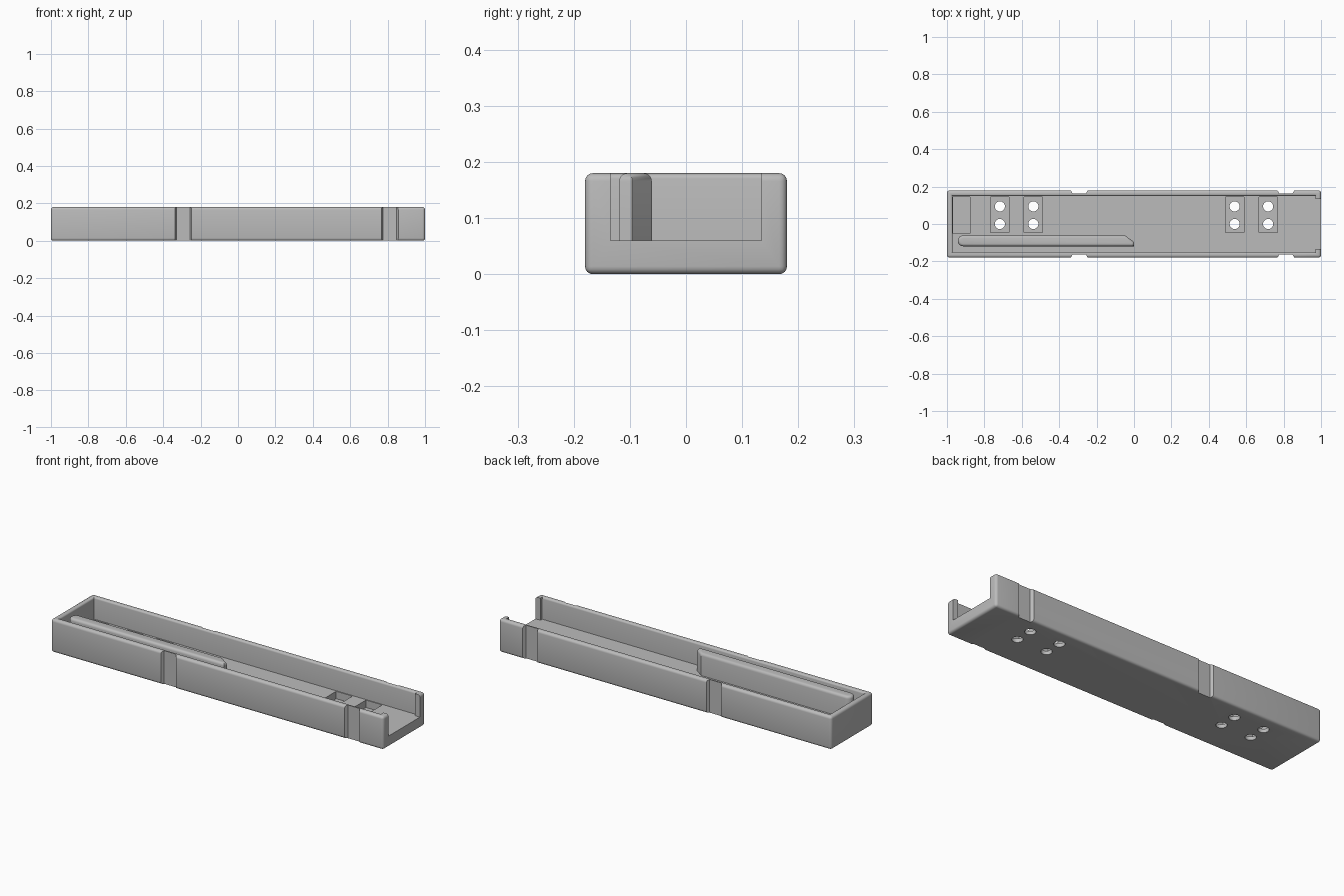
import bpy, bmesh, math

old = bpy.data.objects.get("Cube")
if old:
    bpy.data.objects.remove(old)

grey = bpy.data.materials.new("plain grey")
grey.use_nodes = True
grey.diffuse_color = (0.5, 0.5, 0.5, 1)
grey.node_tree.nodes["Principled BSDF"].inputs["Base Color"].default_value = grey.diffuse_color

FLOOR, TOP, HALF_W = 0.06, 0.18, 0.18


def make(name, bm):
    bmesh.ops.recalc_face_normals(bm, faces=bm.faces)
    mesh = bpy.data.meshes.new(name)
    bm.to_mesh(mesh)
    bm.free()
    mesh.materials.append(grey)
    ob = bpy.data.objects.new(name, mesh)
    bpy.context.collection.objects.link(ob)
    return ob


def loft(name, rings):
    """Solid skinned through equal-length rings of points."""
    bm = bmesh.new()
    loops = [[bm.verts.new(p) for p in ring] for ring in rings]
    n = len(loops[0])
    for a, b in zip(loops, loops[1:]):
        for i in range(n):
            j = (i + 1) % n
            bm.faces.new((a[i], a[j], b[j], b[i]))
    bm.faces.new(loops[0][::-1])
    bm.faces.new(loops[-1])
    return make(name, bm)


def prism(name, outline, z0, z1):
    return loft(name, [[(x, y, z) for x, y in outline] for z in (z0, z1)])


def rect(x0, x1, y0, y1):
    return [(x0, y0), (x1, y0), (x1, y1), (x0, y1)]


def activate(ob):
    bpy.ops.object.select_all(action='DESELECT')
    ob.select_set(True)
    bpy.context.view_layer.objects.active = ob


def cut(target, cutter):
    mod = target.modifiers.new("cut", 'BOOLEAN')
    mod.operation, mod.solver, mod.object = 'DIFFERENCE', 'EXACT', cutter
    activate(target)
    bpy.ops.object.modifier_apply(modifier=mod.name)
    bpy.data.objects.remove(cutter)


def round_edges(ob, width, rule=lambda e: True):
    bm = bmesh.new()
    bm.from_mesh(ob.data)
    bmesh.ops.bevel(bm, geom=[e for e in bm.edges if rule(e)], offset=width,
                    segments=4, profile=0.5, affect='EDGES')
    bm.to_mesh(ob.data)
    bm.free()


# Tray body with softened outer edges
tray = prism("tray", rect(-1, 1, -HALF_W, HALF_W), 0, TOP)
round_edges(tray, 0.014)

# Cavity whose rim rolls outward at the top
r = 0.01
levels = [(FLOOR, 0)]
for i in range(5):
    a = math.pi / 2 * i / 4
    levels.append((TOP - r + r * math.sin(a), r * (1 - math.cos(a))))
levels.append((TOP + 0.05, r))
cut(tray, loft("cavity_cutter", [
    [(x, y, z) for x, y in rect(-0.97 - o, 0.97, -0.15 - o, 0.15 + o)] for z, o in levels]))

# Open end between two short lips
cut(tray, prism("opening_cutter", rect(0.9, 1.1, -0.135, 0.135), FLOOR, 0.3))

# Vertical grip notches on both long sides
for x in (-0.293, 0.812):
    for side in (-1, 1):
        outline = [(x - 0.06, side * 0.2), (x - 0.045, side * HALF_W), (x - 0.036, side * 0.164),
                   (x + 0.036, side * 0.164), (x + 0.045, side * HALF_W), (x + 0.06, side * 0.2)]
        cut(tray, prism("notch_cutter", outline, -0.1, 0.3))

# Floor pockets, each with two through holes
for x in (-0.717, -0.538, 0.538, 0.717):
    cut(tray, prism("pocket_cutter", rect(x - 0.049, x + 0.049, -0.046, 0.145), 0.02, 0.1))
    for y in (0.0, 0.094):
        ring = [(x + 0.027 * math.cos(i * math.pi / 16), y + 0.027 * math.sin(i * math.pi / 16))
                for i in range(32)]
        cut(tray, prism("hole_cutter", ring, -0.1, 0.1))

# Plain pocket beside the closed end
cut(tray, prism("end_pocket_cutter", rect(-0.969, -0.878, -0.05, 0.145), 0.03, 0.1))

# Long divider: round at one end, slanted at the other, soft top
outline = [(0, -0.119), (0, -0.096), (-0.048, -0.061)]
outline += [(-0.913 - 0.029 * math.sin(i * math.pi / 12), -0.09 + 0.029 * math.cos(i * math.pi / 12))
            for i in range(13)]
divider = prism("divider", outline, FLOOR - 0.002, TOP)
round_edges(divider, 0.014, lambda e: all(v.co.z > TOP - 0.001 for v in e.verts))

for ob in (tray, divider):
    activate(ob)
    bpy.ops.object.shade_smooth_by_angle(angle=math.radians(35))
